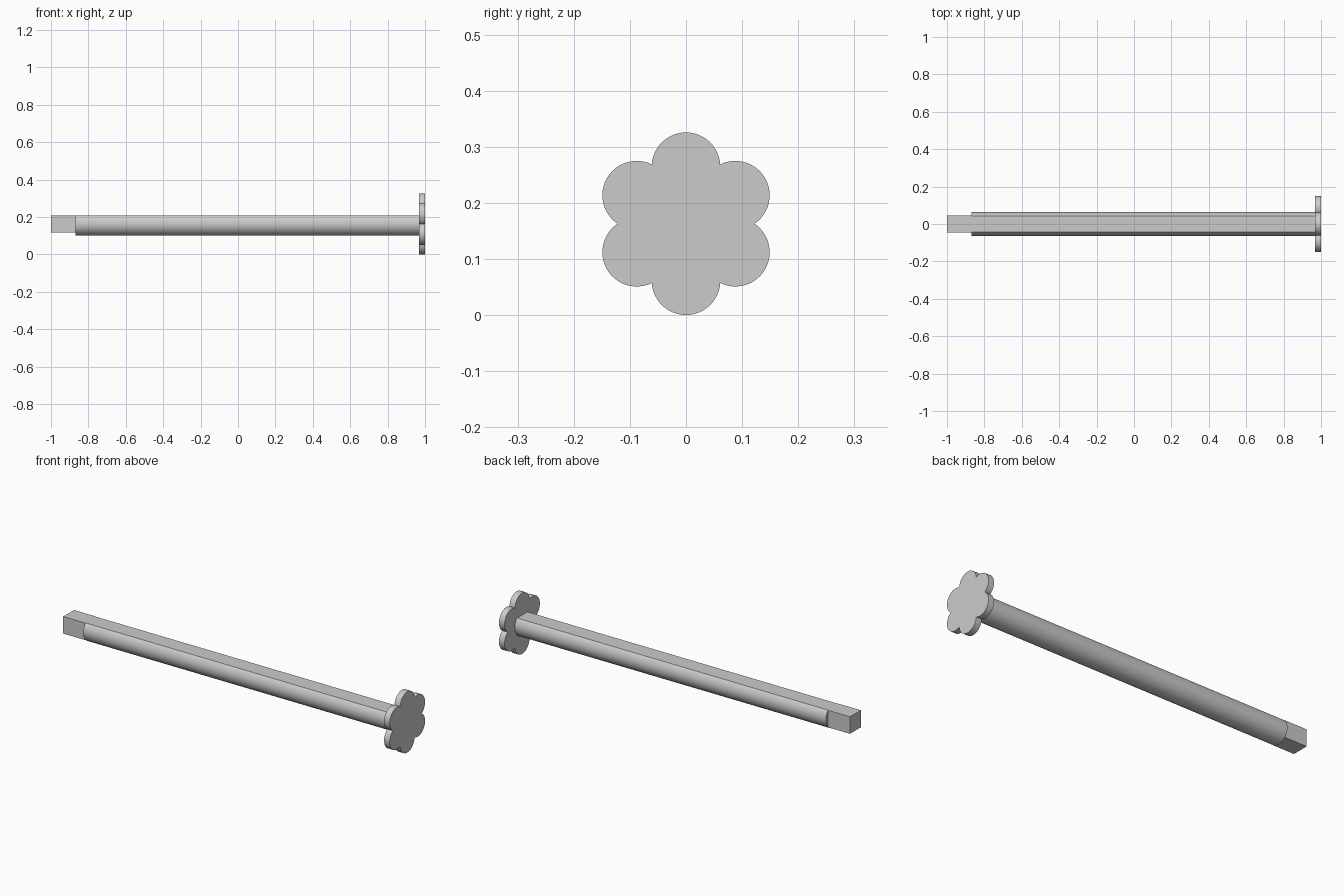
import bpy, bmesh
from math import sin, cos, pi, radians, asin, atan2, sqrt

cube = bpy.data.objects.get("Cube")
if cube:
    bpy.data.objects.remove(cube, do_unlink=True)

AXIS_Z = 0.163      # height of the shaft axis
HALF = 0.0455       # half side of the square end
SHAFT_R = 0.063
PETAL_R = 0.0612
PETAL_DIST = 0.1015

grey = bpy.data.materials.new("plain grey")
grey.use_nodes = True
grey.diffuse_color = (0.6, 0.6, 0.6, 1)
grey.node_tree.nodes["Principled BSDF"].inputs["Base Color"].default_value = (0.6, 0.6, 0.6, 1)


def prism(name, outline, x0, x1):
    """Extrude a (y, z) outline around the axis from x0 to x1."""
    bm = bmesh.new()
    face = bm.faces.new([bm.verts.new((x0, y, z + AXIS_Z)) for y, z in outline])
    ext = bmesh.ops.extrude_face_region(bm, geom=[face], use_keep_orig=True)
    moved = [v for v in ext["geom"] if isinstance(v, bmesh.types.BMVert)]
    bmesh.ops.translate(bm, verts=moved, vec=(x1 - x0, 0, 0))
    bmesh.ops.recalc_face_normals(bm, faces=bm.faces)
    mesh = bpy.data.meshes.new(name)
    bm.to_mesh(mesh)
    bm.free()
    mesh.materials.append(grey)
    obj = bpy.data.objects.new(name, mesh)
    bpy.context.collection.objects.link(obj)
    bpy.ops.object.select_all(action="DESELECT")
    obj.select_set(True)
    bpy.context.view_layer.objects.active = obj
    bpy.ops.object.shade_smooth_by_angle(angle=radians(30))
    return obj


def arc(cy, cz, r, start, end, steps):
    angles = [start + (end - start) * i / steps for i in range(steps + 1)]
    return [(cy + r * cos(a), cz + r * sin(a)) for a in angles]


# Square end
prism("square_end", [(-HALF, -HALF), (HALF, -HALF), (HALF, HALF), (-HALF, HALF)], -1, -0.87)

# Round shaft with a flat top level with the square end
flat = asin(HALF / SHAFT_R)
prism("flat_topped_shaft", arc(0, 0, SHAFT_R, pi - flat, 2 * pi + flat, 64), -0.87, 0.967)

# Six-petalled knob: each arc runs between the notches shared with its neighbours
notch_side = PETAL_DIST * sin(pi / 6)
notch_dist = PETAL_DIST * cos(pi / 6) + sqrt(PETAL_R ** 2 - notch_side ** 2)
spread = atan2(notch_dist * sin(pi / 6), notch_dist * cos(pi / 6) - PETAL_DIST)
petals = []
for k in range(6):
    a = pi / 2 + k * pi / 3
    petals += arc(PETAL_DIST * cos(a), PETAL_DIST * sin(a), PETAL_R, a - spread, a + spread, 24)[:-1]
prism("petal_knob", petals, 0.967, 1)
